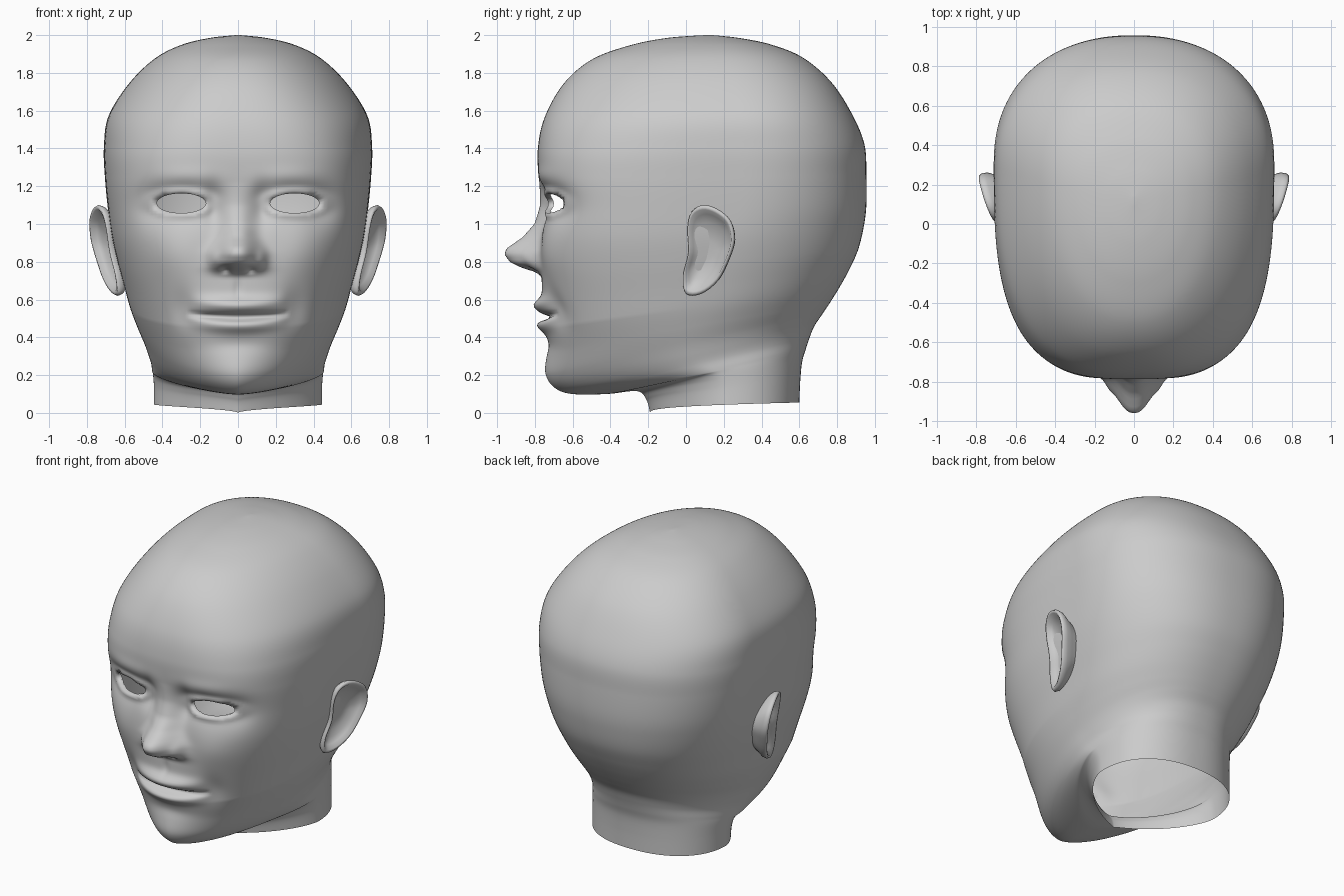
import bpy, bmesh, math
from math import sin, cos, pi, exp, hypot

if "Cube" in bpy.data.objects:
    bpy.data.objects.remove(bpy.data.objects["Cube"])


def spline(pts, steps, closed=False):
    """Catmull-Rom interpolation of tuples."""
    n, out = len(pts), []
    pick = (lambda i: pts[i % n]) if closed else (lambda i: pts[max(0, min(n - 1, i))])
    for i in range(n if closed else n - 1):
        for k in range(steps):
            t = k / steps
            out.append(tuple(
                b + .5 * t * (c - a + t * (2 * a - 5 * b + 4 * c - d + t * (3 * (b - c) + d - a)))
                for a, b, c, d in zip(pick(i - 1), pick(i), pick(i + 1), pick(i + 2))))
    return out if closed else out + [pts[-1]]


def lerp_table(table, z):
    """Value at height z from (z, value) pairs sorted upward."""
    if z <= table[0][0]:
        return table[0][1]
    for (z0, v0), (z1, v1) in zip(table, table[1:]):
        if z <= z1:
            s = (z - z0) / (z1 - z0)
            return v0 + (v1 - v0) * s
    return table[-1][1]


def bump(x, z, cx, cz, sx, sz, h):
    return h * exp(-((x - cx) / sx) ** 2 - ((z - cz) / sz) ** 2)


def loft(bm, rings):
    rows = [[bm.verts.new(p) for p in r] for r in rings]
    for a, b in zip(rows, rows[1:]):
        n = len(a)
        for i in range(n):
            bm.faces.new((a[i], a[(i + 1) % n], b[(i + 1) % n], b[i]))
    return rows


def finish(bm, name):
    bmesh.ops.recalc_face_normals(bm, faces=bm.faces[:])
    me = bpy.data.meshes.new(name)
    bm.to_mesh(me)
    bm.free()
    me.shade_smooth()
    ob = bpy.data.objects.new(name, me)
    bpy.context.collection.objects.link(ob)
    return ob


# Tilted head rings: front y, front z, back y, back z, half width, y of widest point
RINGS = [
    (-.19, .00, .60, .055, .445, .22), (-.21, .07, .605, .17, .445, .21),
    (-.26, .115, .615, .27, .45, .18), (-.42, .10, .635, .34, .455, .13),
    (-.60, .10, .655, .40, .46, .08), (-.69, .13, .68, .46, .475, .06),
    (-.735, .20, .72, .52, .497, .06), (-.735, .33, .76, .58, .535, .08),
    (-.745, .45, .81, .66, .572, .12), (-.76, .60, .86, .75, .605, .16),
    (-.765, .75, .91, .86, .64, .20), (-.765, .90, .94, .98, .67, .24),
    (-.76, 1.08, .955, 1.10, .69, .28), (-.778, 1.24, .955, 1.26, .705, .30),
    (-.785, 1.39, .945, 1.42, .71, .30), (-.75, 1.56, .88, 1.58, .685, .28),
    (-.65, 1.74, .77, 1.75, .575, .24), (-.50, 1.87, .62, 1.88, .44, .20),
    (-.30, 1.945, .45, 1.95, .30, .16), (-.10, 1.985, .28, 1.985, .15, .13),
    (.10, 2.0, .14, 2.0, .01, .12)]
NOSE_RIDGE = [(.72, 0), (.745, .03), (.77, .11), (.80, .168), (.84, .195), (.87, .185),
              (.93, .10), (1.0, .042), (1.1, .014), (1.22, 0)]
NOSE_WIDTH = [(.76, .122), (.85, .112), (.95, .082), (1.1, .06)]
EYE = (.30, 1.11, .13, .052)


def eye_radius(x, z):
    return hypot((abs(x) - EYE[0]) / EYE[2], (z - EYE[1]) / EYE[3])


def face_relief(x, z):
    """Forward displacement of the face at (x, z)."""
    x = abs(x)
    # Nose, wings and nostrils
    d = lerp_table(NOSE_RIDGE, z) * exp(-(x / lerp_table(NOSE_WIDTH, z)) ** 2.4)
    d += bump(x, z, .125, .815, .028, .045, .022)
    d += bump(x, z, .065, .76, .025, .014, -.04)
    # Eye sockets, lids and brows
    d += bump(x, z, .29, 1.12, .17, .09, -.05)
    d += bump(x, z, .45, 1.10, .09, .10, -.03)
    d += bump(x, z, .13, 1.10, .05, .10, -.035)
    d += .022 * exp(-((eye_radius(x, z) - 1.15) / .4) ** 2)
    d += bump(x, z, .27, 1.25, .18, .05, .012)
    # Cheeks and smile folds
    d += bump(x, z, .34, .84, .15, .14, .022)
    d += bump(x, z, .30, .55, .06, .10, -.02)
    # Lips and mouth groove
    if x < .27:
        fall = 1 - (x / .27) ** 2
        zc = .505 + .3 * x * x
        d += fall ** 1.4 * bump(0, z, 0, zc + .063, 1, .04, .05)
        d += fall ** 1.4 * bump(0, z, 0, zc - .042, 1, .038, .042)
        d -= fall ** .7 * bump(0, z, 0, zc, 1, .016, .05)
    d += bump(x, z, 0, .66, .022, .05, -.008)
    d += bump(x, z, 0, .36, .16, .04, -.01)
    d += bump(x, z, 0, .23, .14, .07, .008)
    return d


# Head and neck
SEG = 180
rings = []
for k, (yf, zf, yb, zb, w, yw) in enumerate(spline(RINGS, 12)):
    # Pointed jaw below, broad flat face at eye level
    n_front = (1.5 + .5 * min(1, max(0, (zf - .1) / .35))
               + 1.2 * exp(-((zf - 1.1) / .55) ** 2))
    droop = min(1, .35 + .02 * k)         # neck edge dips only at the throat
    ring = []
    for i in range(SEG):
        s = 2 * pi * i / SEG
        th = s - .6 * sin(s)              # denser columns across the face
        a, c = sin(th), -cos(th)
        n = n_front if c < 0 else 2.25
        r = (abs(a) ** n + abs(c) ** n) ** (-1 / n)
        x = w * r * a
        y = yw + r * c * ((yw - yf) if c < 0 else (yb - yw))
        z = zf + (zb - zf) * max(0, (y - yf) / (yb - yf)) ** droop
        if y < -.25 and zf > .12:
            y -= face_relief(x, z)
        ring.append((x, y, z))
    rings.append(ring)

bm = bmesh.new()
rows = loft(bm, rings)
bm.faces.new(rows[-1])

# Open eye holes with a thin inward lid edge
inside = [v for v in bm.verts if v.co.y < -.3 and eye_radius(v.co.x, v.co.z) < 1]
bmesh.ops.delete(bm, geom=inside, context='VERTS')
rim = [e for e in bm.edges if e.is_boundary
       and all(v.co.y < -.3 and v.co.z > .8 for v in e.verts)]
for v in {v for e in rim for v in e.verts}:
    k = 1 / eye_radius(v.co.x, v.co.z)
    cx = math.copysign(EYE[0], v.co.x)
    v.co.x = cx + (v.co.x - cx) * k
    v.co.z = EYE[1] + (v.co.z - EYE[1]) * k
lid = bmesh.ops.extrude_edge_only(bm, edges=rim)['geom']
for v in lid:
    if isinstance(v, bmesh.types.BMVert):
        v.co.y += .03
finish(bm, "head")

# Ears: side outline (y, z) swept through a rim and bowl section, then mirrored
OUTLINE = [(0, .63), (.08, .63), (.17, .70), (.23, .82), (.258, .92), (.235, 1.02),
           (.165, 1.08), (.09, 1.10), (.03, 1.065), (.01, .98), (.015, .85), (-.015, .72)]
SECTION = [(.6, -.11), (.8, -.06), (.96, -.025), (1, 0), (.97, .014), (.9, .012),
           (.8, -.015), (.62, -.03), (.45, -.045), (.2, -.05), (.02, -.05)]
TILT = .36
CY, CZ = .11, .86
ear_rings = []
for scale, off in SECTION:
    ring = []
    for y, z in spline(OUTLINE, 4, True):
        u, v = (y - CY) * scale, (z - CZ) * scale
        ring.append((.703 + u * math.tan(TILT) + off * cos(TILT) + .16 * v,
                     CY + u - off * sin(TILT), CZ + v))
    ear_rings.append(ring)
bm = bmesh.new()
rows = loft(bm, ear_rings)
bm.faces.new(rows[-1])
ear = finish(bm, "ears")
ear.modifiers.new("mirror", 'MIRROR').use_axis = (True, False, False)
